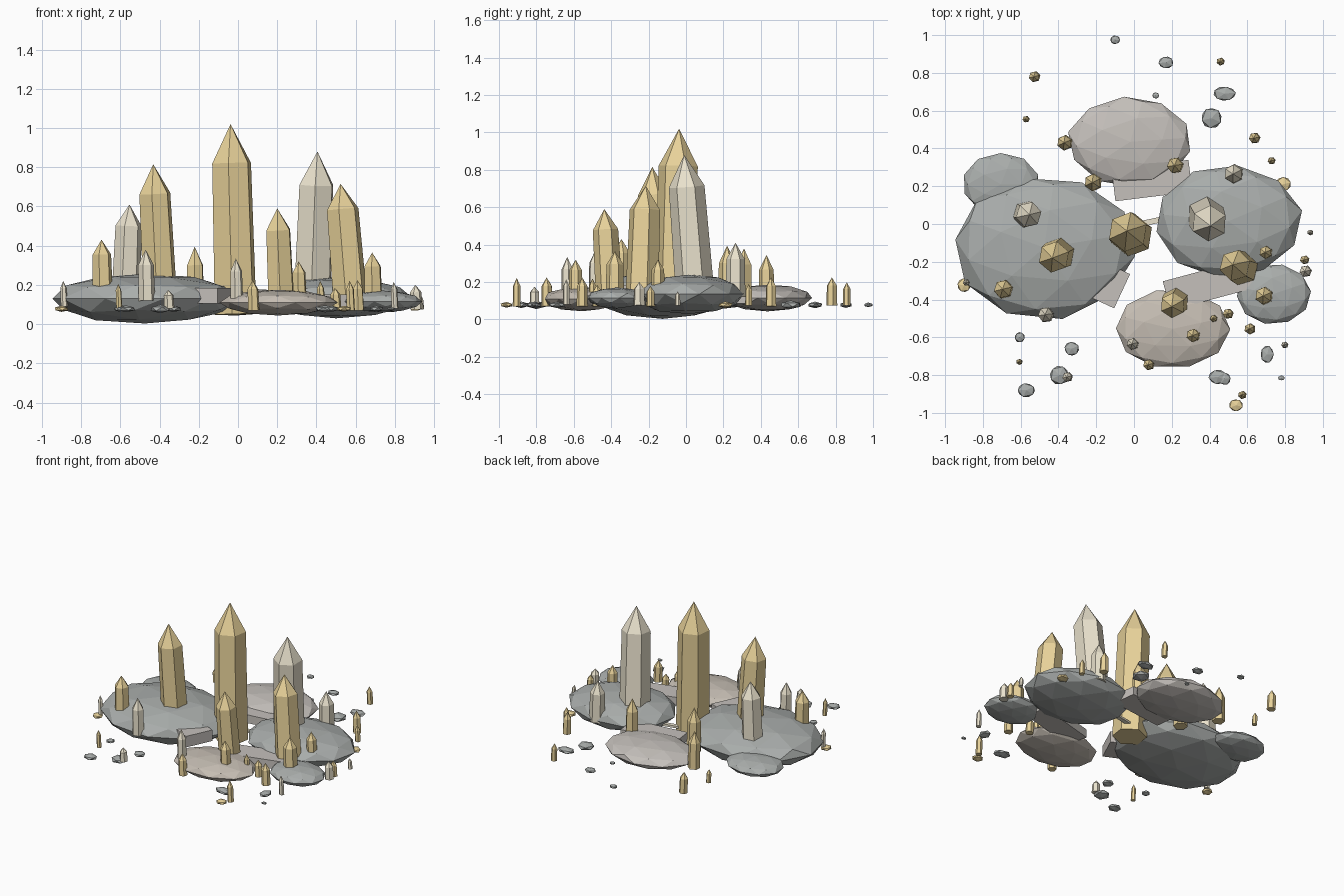
import bpy, bmesh, math, random
from mathutils import Vector, Matrix

random.seed(4)

def mat(name, c):
    m = bpy.data.materials.new(name)
    m.diffuse_color = (*c, 1)
    return m

GOLD = mat("gold", (0.80, 0.64, 0.32))
PALE = mat("pale", (0.82, 0.76, 0.61))
STONE = mat("stone", (0.40, 0.42, 0.41))
WARM = mat("warm_stone", (0.56, 0.53, 0.50))
SAND = mat("sand_stone", (0.56, 0.51, 0.45))

def finish(bm, name, m):
    bmesh.ops.recalc_face_normals(bm, faces=bm.faces)
    me = bpy.data.meshes.new(name)
    bm.to_mesh(me)
    bm.free()
    me.materials.append(m)
    ob = bpy.data.objects.new(name, me)
    bpy.context.collection.objects.link(ob)
    return ob

def rock(name, c, r, m, sub=2, jitter=0.02, rot=0):
    bm = bmesh.new()
    bmesh.ops.create_icosphere(bm, subdivisions=sub, radius=1)
    for v in bm.verts:
        v.co = Matrix.Rotation(rot, 3, 'Z') @ v.co
        v.co *= 1 + random.uniform(-jitter, jitter)
        v.co = Vector(c) + Vector((v.co.x * r[0], v.co.y * r[1], v.co.z * r[2]))
    return finish(bm, name, m)

def crystal(name, base, tip, r, m, cone=None):
    # six-sided prism with a pointed cap, leaning from base to tip
    base, tip = Vector(base), Vector(tip)
    length = (tip - base).length
    cone = cone or min(2.0 * r, length * 0.3)
    q = Vector((0, 0, 1)).rotation_difference(tip - base)
    off = random.uniform(0.1, 0.5)
    bm = bmesh.new()
    rings = []
    for rad, h in ((r, 0), (r * 0.93, length - cone)):
        rings.append([bm.verts.new(base + q @ Vector((
            rad * math.cos(off + i * math.pi / 3),
            rad * math.sin(off + i * math.pi / 3), h))) for i in range(6)])
    top = bm.verts.new(tip)
    bm.faces.new(rings[0])
    for i in range(6):
        j = (i + 1) % 6
        bm.faces.new((rings[0][i], rings[0][j], rings[1][j], rings[1][i]))
        bm.faces.new((rings[1][i], rings[1][j], top))
    return finish(bm, name, m)

def slab(name, c, size, angle, m):
    bm = bmesh.new()
    bmesh.ops.create_cube(bm, size=1, matrix=Matrix.Translation(c)
                          @ Matrix.Rotation(math.radians(angle), 4, 'Z')
                          @ Matrix.Diagonal((*size, 1)))
    return finish(bm, name, m)

# Main flattened boulders
rock("rock_left", (-0.475, -0.125, 0.13), (0.48, 0.38, 0.128), STONE, rot=0.2)
rock("rock_right", (0.5, 0.015, 0.135), (0.39, 0.30, 0.105), STONE, rot=0.5)
rock("rock_back", (-0.02, 0.435, 0.115), (0.33, 0.24, 0.072), WARM, rot=0.1)
rock("rock_front", (0.205, -0.555, 0.11), (0.30, 0.21, 0.065), SAND, rot=0.3)
rock("rock_back_left", (-0.705, 0.21, 0.115), (0.205, 0.165, 0.055), STONE)
rock("rock_front_right", (0.74, -0.37, 0.115), (0.20, 0.16, 0.055), STONE, rot=0.4)

# Flat slabs bridging the boulders
slab("slab_back", (0.095, 0.23, 0.115), (0.41, 0.17, 0.06), 7, WARM)
slab("slab_front", (0.40, -0.32, 0.12), (0.47, 0.16, 0.06), 15, WARM)
slab("slab_left", (-0.14, -0.32, 0.145), (0.17, 0.2, 0.08), -25, WARM)
slab("thin_bridge", (0.08, 0.01, 0.10), (0.25, 0.03, 0.015), 12, PALE)

# Tall crystals: base, tip, radius, material, cap length
for i, (b, t, r, m, c) in enumerate([
    ((-0.012, -0.06, 0.05), (-0.038, -0.037, 1.02), 0.114, GOLD, 0.2),
    ((-0.40, -0.16, 0.2), (-0.432, -0.18, 0.815), 0.09, GOLD, 0.15),
    ((-0.57, 0.05, 0.18), (-0.553, 0.05, 0.61), 0.074, PALE, 0.11),
    ((0.38, 0.045, 0.18), (0.405, -0.01, 0.88), 0.103, PALE, 0.17),
    ((0.57, -0.235, 0.15), (0.523, -0.215, 0.715), 0.09, GOLD, 0.13),
    ((0.22, -0.41, 0.13), (0.20, -0.437, 0.59), 0.073, GOLD, 0.11),
]):
    crystal(f"tall_crystal_{i + 1}", b, t, r, m, c)

# Smaller crystals: x, y, base z, tip z, radius (gold then pale)
gold_small = [
    (-0.69, -0.345, 0.18, 0.43, 0.052), (-0.215, 0.22, 0.08, 0.395, 0.048),
    (0.69, -0.38, 0.13, 0.365, 0.049), (0.315, -0.59, 0.13, 0.32, 0.037),
    (0.08, -0.745, 0.07, 0.225, 0.03), (0.22, 0.31, 0.09, 0.38, 0.045),
    (-0.365, 0.43, 0.08, 0.345, 0.042), (-0.525, 0.78, 0.075, 0.225, 0.03),
    (0.46, 0.86, 0.075, 0.2, 0.021), (-0.57, 0.555, 0.075, 0.17, 0.018),
    (0.64, 0.455, 0.07, 0.225, 0.03), (0.73, 0.335, 0.075, 0.19, 0.02),
    (0.70, -0.15, 0.14, 0.32, 0.036), (0.5, -0.475, 0.07, 0.185, 0.028),
    (0.615, -0.555, 0.07, 0.225, 0.03), (0.425, -0.5, 0.09, 0.22, 0.02),
    (0.575, -0.905, 0.07, 0.222, 0.022), (0.905, -0.19, 0.07, 0.18, 0.024),
    (-0.605, -0.73, 0.08, 0.205, 0.016)]
pale_small = [
    (-0.465, -0.48, 0.12, 0.38, 0.043), (-0.005, -0.635, 0.1, 0.335, 0.033),
    (0.53, 0.265, 0.12, 0.41, 0.053), (0.91, -0.25, 0.075, 0.2, 0.032),
    (0.935, -0.045, 0.075, 0.15, 0.015), (0.8, -0.64, 0.08, 0.215, 0.018),
    (-0.35, -0.81, 0.08, 0.175, 0.027), (-0.885, -0.31, 0.09, 0.22, 0.018)]
for m, rows in ((GOLD, gold_small), (PALE, pale_small)):
    for i, (x, y, z0, z1, r) in enumerate(rows):
        crystal(f"small_crystal_{m.name}_{i + 1}", (x, y, z0), (x - 0.006, y, z1), r, m)

# Scattered flat pebbles: x, y, half width, half depth
pebbles = [(-0.1, 0.975, 0.028, 0.025), (0.17, 0.855, 0.043, 0.035),
           (0.48, 0.69, 0.065, 0.042), (0.41, 0.56, 0.06, 0.06),
           (0.115, 0.68, 0.02, 0.018), (-0.605, -0.6, 0.03, 0.03),
           (-0.33, -0.66, 0.042, 0.04), (-0.395, -0.8, 0.056, 0.056),
           (-0.57, -0.88, 0.053, 0.04), (0.705, -0.69, 0.038, 0.05),
           (0.445, -0.81, 0.055, 0.042), (0.48, -0.82, 0.035, 0.035),
           (0.78, -0.815, 0.02, 0.014), (0.79, 0.21, 0.046, 0.042),
           (0.54, -0.96, 0.04, 0.036), (-0.9, -0.325, 0.038, 0.04)]
for i, (x, y, a, b) in enumerate(pebbles):
    rock(f"pebble_{i + 1}", (x, y, 0.078), (a, b, 0.005 + 0.3 * min(a, b)),
         GOLD if i > 12 else STONE, sub=1, jitter=0.05, rot=i * 0.7)
